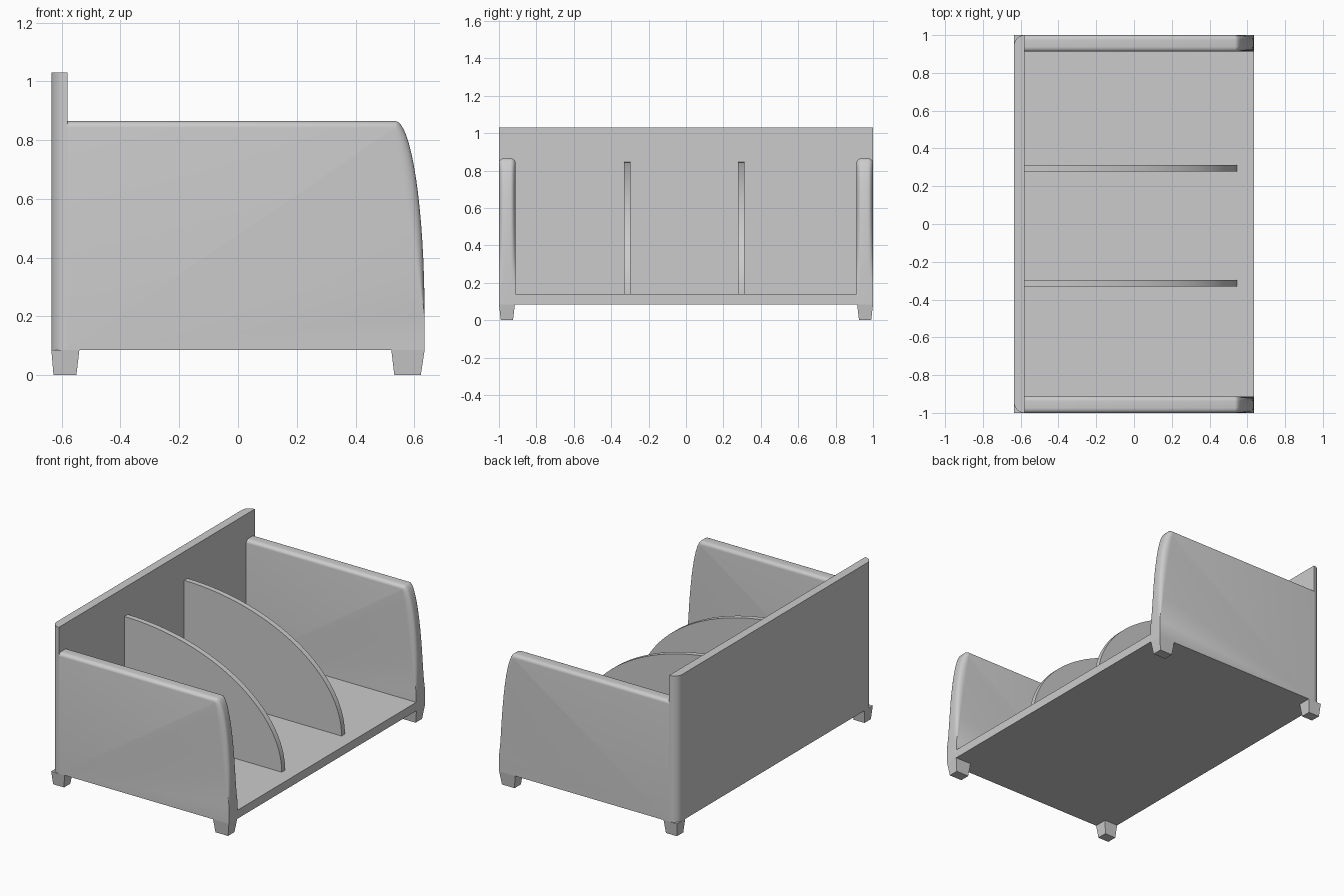
import bpy, bmesh, math

if "Cube" in bpy.data.objects:
    bpy.data.objects.remove(bpy.data.objects["Cube"])

Z0 = 0.085          # underside of the body
XB, XF = -0.635, 0.635


def finish(name, bm, smooth=None):
    bmesh.ops.remove_doubles(bm, verts=bm.verts, dist=1e-5)
    bmesh.ops.recalc_face_normals(bm, faces=bm.faces)
    me = bpy.data.meshes.new(name)
    bm.to_mesh(me)
    bm.free()
    ob = bpy.data.objects.new(name, me)
    bpy.context.collection.objects.link(ob)
    if smooth:
        bpy.ops.object.select_all(action='DESELECT')
        ob.select_set(True)
        bpy.context.view_layer.objects.active = ob
        bpy.ops.object.shade_smooth_by_angle(angle=math.radians(smooth))
    return ob


def prism(name, lower, upper, smooth=None):
    """Solid between two matching outlines."""
    bm = bmesh.new()
    a = [bm.verts.new(p) for p in lower]
    b = [bm.verts.new(p) for p in upper]
    n = len(a)
    bm.faces.new(a)
    bm.faces.new(b)
    for i in range(n):
        j = (i + 1) % n
        bm.faces.new((a[i], a[j], b[j], b[i]))
    return finish(name, bm, smooth)


def rect(x0, x1, y0, y1, z):
    return [(x0, y0, z), (x1, y0, z), (x1, y1, z), (x0, y1, z)]


# Floor between the side panels
prism("floor", rect(-0.59, XF, -0.915, 0.915, Z0), rect(-0.59, XF, -0.915, 0.915, 0.14))

# Back panel with rounded outer corners
R = 0.055
quarter = [math.radians(90 * i / 10) for i in range(11)]
arc = [(XB + R - R * math.sin(t), 1 - R + R * math.cos(t)) for t in quarter]
plan = arc + [(x, -y) for x, y in reversed(arc)]
prism("back_panel", [(x, y, Z0) for x, y in plan], [(x, y, 1.03) for x, y in plan], 35)


# Side panels: the front rounding tapers away towards the bottom
def side_panel(name, s):
    ridge = [(-0.58, 0.865)]
    inset = [(-0.58, 0.843)]
    for i in range(17):
        t = math.pi / 2 * (1 - i / 16)
        ridge.append((0.535 + 0.1 * math.cos(t), 0.2 + 0.665 * math.sin(t)))
        inset.append((XF - 0.1 * math.sin(t), 0.2 + 0.643 * math.sin(t)))
    ridge.append((XF, Z0))
    inset.append((XF, Z0))
    y0, y1, r = 0.912, 1.0, 0.026
    half = [(r * (1 - math.cos(a)), math.sin(a))
            for a in (math.pi / 2 * k / 6 for k in range(7))]
    section = [(y0 + d, f) for d, f in half] + [(y1 - d, f) for d, f in reversed(half)]
    bm = bmesh.new()
    rows = [[bm.verts.new((a[0] + (b[0] - a[0]) * f, s * y, a[1] + (b[1] - a[1]) * f))
             for y, f in section] for a, b in zip(inset, ridge)]
    for p, q in zip(rows, rows[1:]):
        for k in range(len(section) - 1):
            bm.faces.new((p[k], p[k + 1], q[k + 1], q[k]))
    low_in = bm.verts.new((-0.58, s * y0, Z0))
    low_out = bm.verts.new((-0.58, s * y1, Z0))
    bm.faces.new([row[0] for row in rows] + [low_in])
    bm.faces.new([row[-1] for row in rows] + [low_out])
    bm.faces.new(rows[0] + [low_out, low_in])
    bm.faces.new(rows[-1] + [low_out, low_in])
    finish(name, bm, 40)


for side, s in (("left", -1), ("right", 1)):
    side_panel("side_panel_" + side, s)

# Quarter-ellipse dividers
curve = [(-0.58 + 1.125 * math.sin(t), 0.14 + 0.705 * math.cos(t))
         for t in (math.pi / 2 * i / 32 for i in range(33))]
outline = [(-0.585, 0.135), (-0.585, 0.845)] + curve + [(0.545, 0.135)]
for i, (ya, yb) in enumerate(((-0.332, -0.297), (0.279, 0.313))):
    prism(f"divider_{i + 1}", [(x, ya, z) for x, z in outline],
          [(x, yb, z) for x, z in outline], 35)

# Tapered feet
for end, (b0, b1, t0, t1) in (("back", (-0.628, -0.55, XB, -0.54)),
                              ("front", (0.532, 0.622, 0.522, XF))):
    for side, s in (("left", -1), ("right", 1)):
        prism(f"{end}_foot_{side}", rect(b0, b1, s * 0.925, s * 0.99, 0),
              rect(t0, t1, s * 0.915, s * 1.0, Z0))
